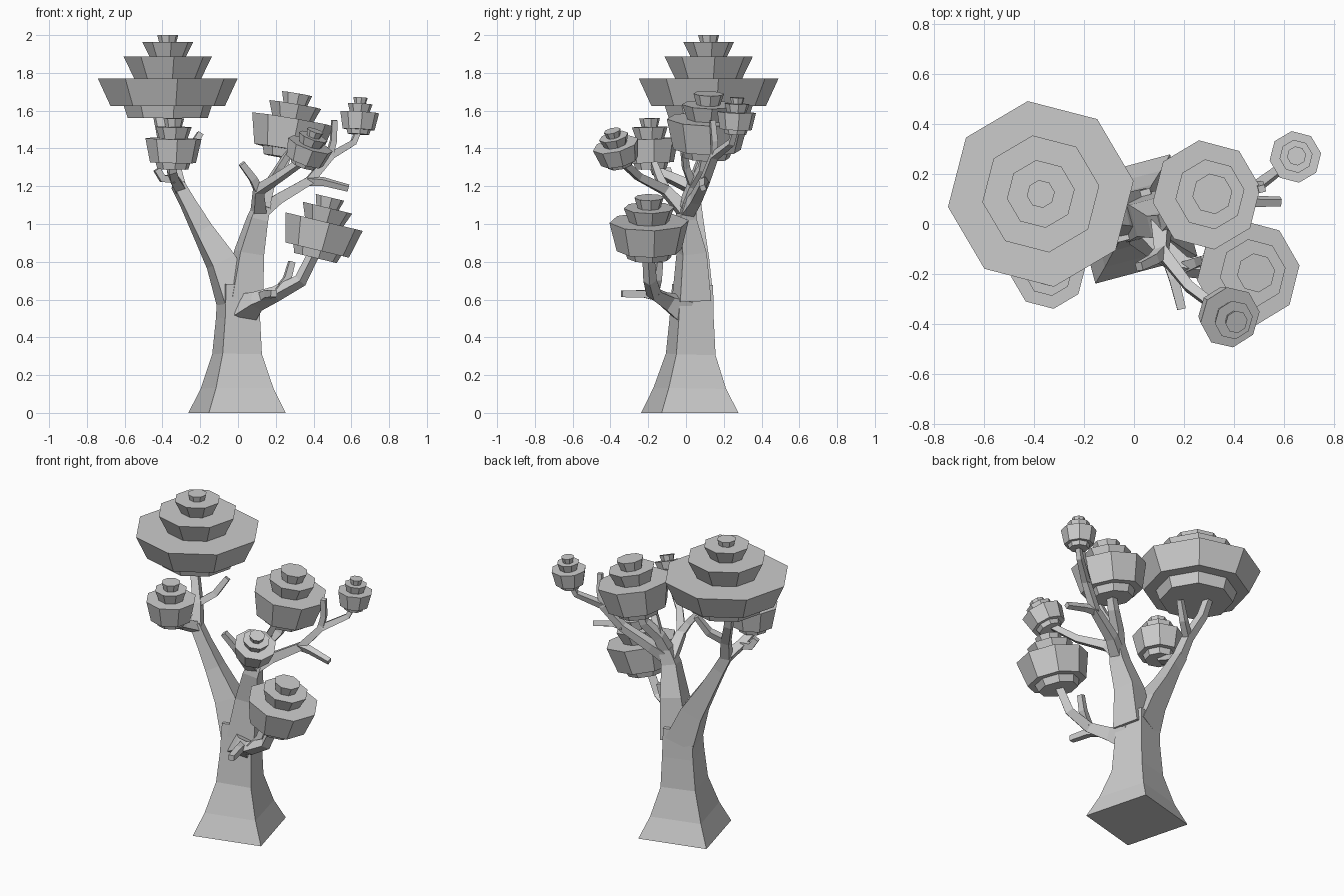
import bpy, bmesh, math
from mathutils import Vector, Quaternion


def finish(name, bm):
    bmesh.ops.recalc_face_normals(bm, faces=bm.faces)
    me = bpy.data.meshes.new(name)
    bm.to_mesh(me)
    bm.free()
    ob = bpy.data.objects.new(name, me)
    bpy.context.collection.objects.link(ob)
    return ob


def skin_rings(bm, rings):
    """Bridge successive vertex rings and cap both ends."""
    rings = [[bm.verts.new(p) for p in ring] for ring in rings]
    n = len(rings[0])
    for a, b in zip(rings, rings[1:]):
        for i in range(n):
            j = (i + 1) % n
            bm.faces.new((a[i], a[j], b[j], b[i]))
    bm.faces.new(rings[0][::-1])
    bm.faces.new(rings[-1])


def branch(name, path):
    """Square tube through (x, y, z, half diagonal) points."""
    pts = [Vector(p[:3]) for p in path]
    u = Vector((math.cos(math.radians(60)), math.sin(math.radians(60)), 0))
    old = Vector((0, 0, 1))
    rings = []
    for i, p in enumerate(pts):
        t = (pts[min(i + 1, len(pts) - 1)] - pts[max(i - 1, 0)]).normalized()
        if i == 0 and p.z == 0:
            t = Vector((0, 0, 1))
        u = old.rotation_difference(t) @ u
        old = t
        rings.append([p + Quaternion(t, k * math.pi / 2) @ u * path[i][3] for k in range(4)])
    bm = bmesh.new()
    skin_rings(bm, rings)
    return finish(name, bm)


def crown(name, base, axis, radius, height, profile, turn=8):
    """Stacked eight-sided foliage tiers, each flaring upward."""
    rot = Vector((0, 0, 1)).rotation_difference(Vector(axis).normalized())
    rings = []
    for r, z in profile:
        ring = []
        for k in range(8):
            a = math.radians(turn) + k * math.pi / 4
            ring.append(Vector(base) + rot @ Vector(
                (r * radius * math.cos(a), r * radius * math.sin(a), z * height)))
        rings.append(ring)
    bm = bmesh.new()
    skin_rings(bm, rings)
    return finish(name, bm)


# Trunk with flared square foot
branch("trunk", [(-.005, .02, 0, .298), (-.005, .02, .13, .222), (-.005, .025, .31, .152),
                 (.0, .03, .5, .135), (.0, .035, .68, .125)])

# Two main limbs
branch("left_limb", [(-.01, .035, .6, .125), (-.09, .04, .8, .095), (-.19, .04, .97, .066),
                     (-.265, .035, 1.11, .05), (-.32, .035, 1.21, .044)])
branch("right_limb", [(.03, .03, .6, .12), (.06, .03, .85, .092), (.105, .0, 1.03, .065),
                      (.135, .01, 1.12, .05)])

# Left limb twigs
branch("left_fork_back", [(-.31, .035, 1.19, .042), (-.34, .08, 1.32, .036),
                          (-.40, .14, 1.46, .032), (-.43, .17, 1.6, .028)])
branch("left_fork_front", [(-.31, .035, 1.19, .04), (-.34, -.07, 1.24, .034),
                           (-.35, -.16, 1.28, .03), (-.35, -.19, 1.36, .026)])
branch("left_stub_inner", [(-.34, .08, 1.32, .03), (-.26, .14, 1.38, .027), (-.2, .18, 1.48, .022)])
branch("left_stub_outer", [(-.34, -.07, 1.24, .03), (-.40, -.09, 1.24, .027), (-.43, -.1, 1.29, .024)])

# Right limb twigs
branch("middle_branch", [(.125, .0, 1.09, .05), (.16, .04, 1.2, .04),
                         (.23, .09, 1.29, .034), (.27, .11, 1.4, .03)])
branch("front_branch", [(.11, .0, 1.06, .05), (.11, -.11, 1.18, .036),
                        (.22, -.25, 1.25, .028), (.35, -.35, 1.34, .024)])
branch("front_stub", [(.11, -.11, 1.18, .032), (.08, -.14, 1.24, .028), (.02, -.17, 1.32, .023)])
branch("outer_branch", [(.12, .0, 1.06, .05), (.21, .05, 1.13, .04), (.38, .1, 1.23, .032),
                        (.49, .15, 1.36, .028), (.61, .24, 1.43, .022), (.64, .26, 1.5, .02)])
branch("outer_stub_low", [(.37, .1, 1.23, .03), (.45, .09, 1.225, .025), (.585, .09, 1.19, .021)])
branch("outer_stub_high", [(.48, .15, 1.35, .026), (.505, .15, 1.44, .022), (.51, .14, 1.55, .02)])
branch("middle_stub", [(.16, .04, 1.2, .03), (.22, .0, 1.3, .025), (.27, -.01, 1.38, .022)])

# Low side branch
branch("low_branch", [(.04, -.02, .55, .09), (.1, -.1, .59, .055), (.2, -.17, .63, .042),
                      (.33, -.19, .70, .036), (.4, -.2, .84, .032)])
branch("low_stub_front", [(.13, -.12, .61, .035), (.16, -.22, .63, .028), (.19, -.34, .63, .024)])
branch("low_stub_up", [(.21, -.17, .64, .032), (.26, -.15, .71, .027), (.285, -.14, .8, .023)])

# Foliage crowns
BIG = [(.57, 0), (.63, .15), (.82, .15), (1, .48), (.48, .48), (.63, .74),
       (.26, .74), (.365, .92), (.125, .92), (.15, 1)]
SMALL = [(.55, 0), (.62, .13), (.82, .13), (1, .6), (.5, .6), (.64, .83), (.29, .83), (.37, 1)]

crown("crown_top", (-.372, .12, 1.56), (0, 0, 1), .374, .44, BIG)
for name, base, axis, radius, height in [
    ("crown_left_small", (-.345, -.185, 1.29), (.02, -.03, 1), .15, .27),
    ("crown_middle", (.255, .11, 1.35), (.17, .03, 1), .22, .345),
    ("crown_low", (.41, -.195, .82), (.24, 0, 1), .212, .33),
    ("crown_front", (.345, -.345, 1.31), (.35, -.25, 1), .125, .2),
    ("crown_outer", (.637, .262, 1.475), (.06, .05, 1), .104, .195),
]:
    crown(name, base, axis, radius, height, SMALL)
